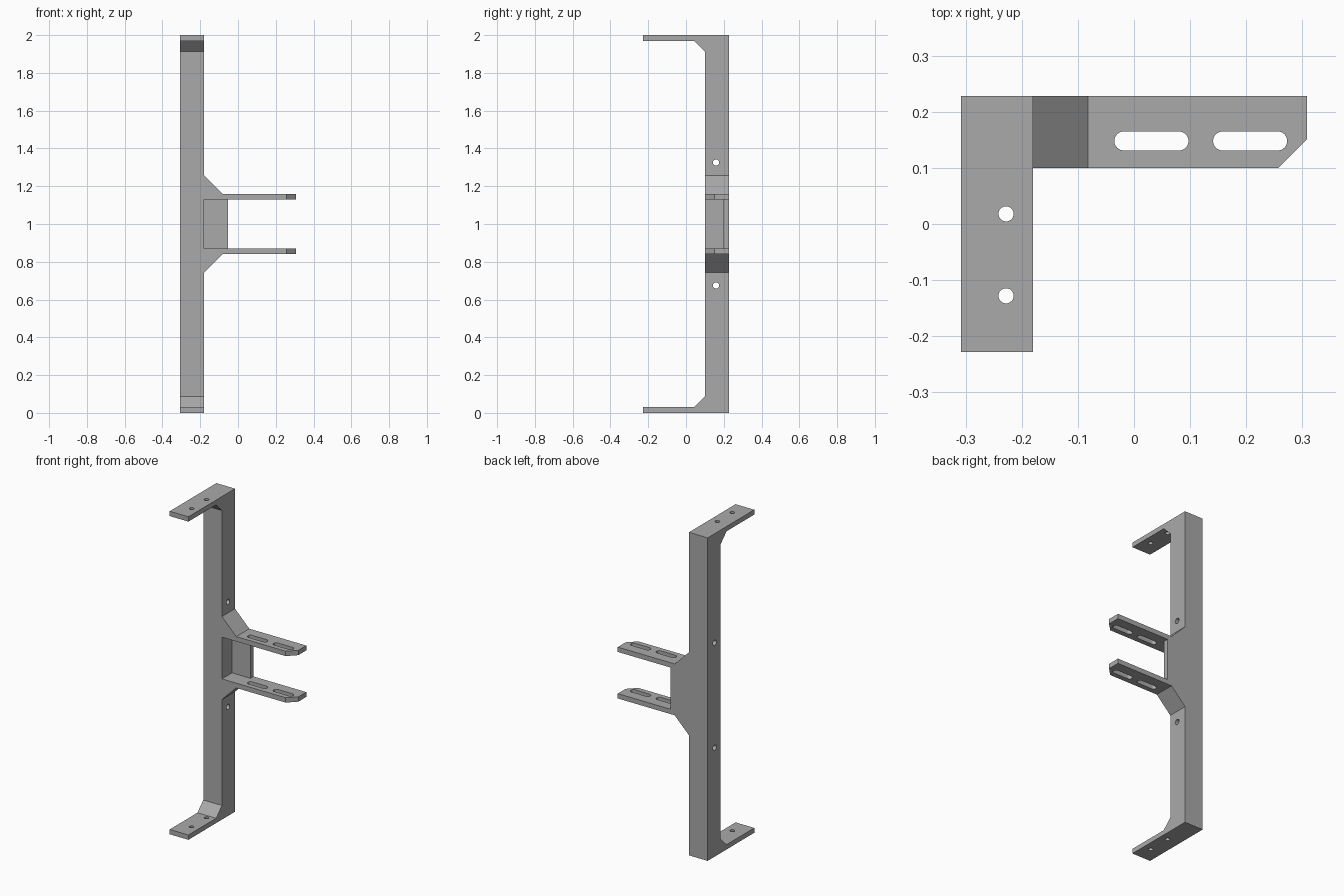
import bpy, bmesh, math
from mathutils import Vector

cube = bpy.data.objects.get("Cube")
if cube:
    bpy.data.objects.remove(cube, do_unlink=True)

GREY = (0.40, 0.40, 0.40, 1)
metal = bpy.data.materials.new("plain grey metal")
metal.use_nodes = True
metal.diffuse_color = GREY
metal.node_tree.nodes["Principled BSDF"].inputs["Base Color"].default_value = GREY

X0, X1, XE = -0.308, -0.18, 0.308     # post sides, arm tip
YF, Y0, Y1 = -0.228, 0.10, 0.228      # flange tip, post front, post back
T = 0.03                              # plate thickness
ARM = 0.129                           # arm inner face distance from mid height


def prism(name, points, axis, lo, hi):
    """Extrude a 2D outline along an axis; points use the other axes in order."""
    bm = bmesh.new()

    def place(p):
        co = list(p)
        co.insert(axis, lo)
        return bm.verts.new(co)

    face = bm.faces.new([place(p) for p in points])
    new = bmesh.ops.extrude_face_region(bm, geom=[face])["geom"]
    move = Vector((0, 0, 0))
    move[axis] = hi - lo
    bmesh.ops.translate(bm, vec=move, verts=[v for v in new if isinstance(v, bmesh.types.BMVert)])
    bmesh.ops.recalc_face_normals(bm, faces=bm.faces)
    mesh = bpy.data.meshes.new(name)
    bm.to_mesh(mesh)
    bm.free()
    mesh.materials.append(metal)
    obj = bpy.data.objects.new(name, mesh)
    bpy.context.scene.collection.objects.link(obj)
    return obj


def stadium(u, v, r, half=0.0, n=16):
    """Round hole outline, or a slot when half is above zero."""
    pts = []
    for side, start in ((1, -0.5), (-1, 0.5)):
        for i in range(n + (half > 0)):
            a = math.pi * (start + i / n)
            pts.append((u + side * half + r * math.cos(a), v + r * math.sin(a)))
    return pts


def combine(base, tool, operation):
    """Apply a boolean, then drop the tool object."""
    mod = base.modifiers.new("combine", "BOOLEAN")
    mod.operation, mod.object, mod.solver = operation, tool, "EXACT"
    bpy.context.view_layer.update()
    graph = bpy.context.evaluated_depsgraph_get()
    mesh = bpy.data.meshes.new_from_object(base.evaluated_get(graph))
    base.modifiers.clear()
    base.data = mesh
    bpy.data.objects.remove(tool, do_unlink=True)


# Post with a foot flange at each end, braced by small chamfers
half_c = [(Y1, 0), (YF, 0), (YF, T), (0.043, T), (Y0, 0.087)]
outline = half_c + [(y, 2 - z) for y, z in reversed(half_c)]
bracket = prism("mounting_bracket", outline, 0, X0, X1)

# Two arms with gussets, mirrored about mid height
for s in (1, -1):
    side = [(X1 - 0.06, 1 + s * ARM), (XE, 1 + s * ARM), (XE, 1 + s * (ARM + T)),
            (-0.082, 1 + s * (ARM + T)), (X1, 1 + s * 0.257), (X1 - 0.06, 1 + s * 0.257)]
    combine(bracket, prism("arm", side, 1, Y0, Y1), "UNION")

# Thin web joining the arms at the back
web = [(X1 - 0.06, 0.86), (-0.053, 0.86), (-0.053, 1.14), (X1 - 0.06, 1.14)]
combine(bracket, prism("back_web", web, 1, Y1 - T, Y1), "UNION")

# Clipped front corner of the arm tips
tip = [(0.257, Y0), (0.257, 0), (0.4, 0), (0.4, 0.243), (XE, 0.151)]
combine(bracket, prism("tip_cutter", tip, 2, 0.7, 1.3), "DIFFERENCE")

# Slots through both arms
for x in (0.031, 0.207):
    combine(bracket, prism("slot_cutter", stadium(x, 0.148, 0.017, 0.049), 2, 0.7, 1.3), "DIFFERENCE")

# Screw holes through both flanges
for y in (0.018, -0.128):
    combine(bracket, prism("flange_hole_cutter", stadium(-0.228, y, 0.0135), 2, -0.1, 2.1), "DIFFERENCE")

# Bolt holes across the post
for z in (0.675, 1.325):
    combine(bracket, prism("post_hole_cutter", stadium(0.159, z, 0.0165), 0, -0.4, 0), "DIFFERENCE")

# Tidy flat regions, keep hard edges
bm = bmesh.new()
bm.from_mesh(bracket.data)
bmesh.ops.remove_doubles(bm, verts=bm.verts, dist=0.0001)
bmesh.ops.dissolve_limit(bm, angle_limit=0.01, verts=bm.verts, edges=bm.edges)
bm.to_mesh(bracket.data)
bm.free()
bpy.ops.object.select_all(action="DESELECT")
bracket.select_set(True)
bpy.context.view_layer.objects.active = bracket
bpy.ops.object.shade_smooth_by_angle(angle=math.radians(30))
